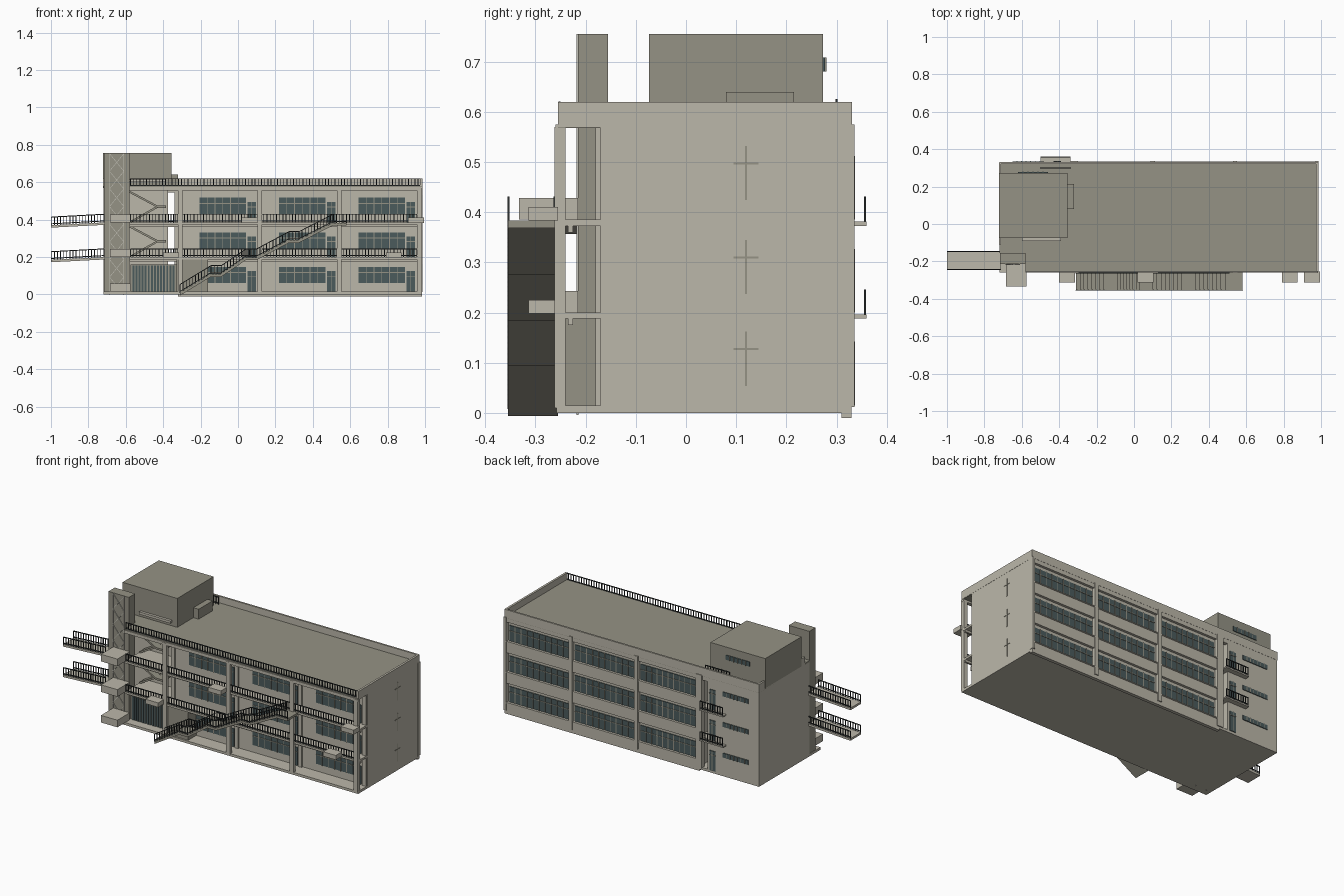
import bpy, bmesh
from mathutils import Vector

cube = bpy.data.objects.get("Cube")
if cube:
    bpy.data.objects.remove(cube)


def material(name, rgb):
    m = bpy.data.materials.new(name)
    m.use_nodes = True
    m.diffuse_color = (*rgb, 1)
    m.node_tree.nodes["Principled BSDF"].inputs["Base Color"].default_value = (*rgb, 1)
    return m


LIGHT = material("light plaster", (0.50, 0.475, 0.40))
DARK = material("dark plaster", (0.30, 0.29, 0.235))
GLASS = material("teal glass", (0.07, 0.105, 0.108))
METAL = material("dark metal", (0.025, 0.03, 0.03))
PALE = material("pale lattice", (0.55, 0.54, 0.48))

parts = {}


def ramp(name, mat, x0, x1, y0, y1, z0, z1, t):
    """Slab whose top runs from z0 at x0 to z1 at x1, t thick."""
    bm = parts.setdefault(name, (bmesh.new(), mat))[0]
    v = [bm.verts.new((x, y, z - d)) for x, z in ((x0, z0), (x1, z1))
         for y in (y0, y1) for d in (t, 0)]
    for f in ((0, 1, 3, 2), (4, 6, 7, 5), (0, 4, 5, 1), (2, 3, 7, 6), (0, 2, 6, 4), (1, 5, 7, 3)):
        bm.faces.new([v[i] for i in f])


def box(name, mat, x0, x1, y0, y1, z0, z1):
    ramp(name, mat, x0, x1, y0, y1, z1, z1, z1 - z0)


def rail(name, x0, x1, y, z0, z1, h=0.046, step=0.017):
    """Railing along x, standing on a line from z0 to z1."""
    w = 0.002
    for up in (h, 0.01):
        ramp(name, METAL, x0, x1, y - w, y + w, z0 + up, z1 + up, 0.005)
    n = max(1, round((x1 - x0) / step))
    for i in range(n + 1):
        s = i / n
        x, z = x0 + s * (x1 - x0), z0 + s * (z1 - z0)
        box(name, METAL, x - w, x + w, y - w, y + w, z, z + h - 0.002)


def window(name, x0, x1, y, z0, z1, panes, side, transom=0.65):
    """Glass plate with mullions; side is -1 for front, 1 for back."""
    def plate(part, mat, a, b, c, d, depth):
        box(part, mat, a, b, min(y, y + side * depth), max(y, y + side * depth), c, d)
    plate(name + "_glass", GLASS, x0, x1, z0, z1, 0.004)
    for i in range(1, panes):
        x = x0 + (x1 - x0) * i / panes
        plate(name + "_mullions", DARK, x - 0.002, x + 0.002, z0, z1, 0.007)
    if transom:
        z = z0 + (z1 - z0) * transom
        plate(name + "_mullions", DARK, x0, x1, z - 0.002, z + 0.002, 0.007)


FLOORS = (0.015, 0.2, 0.385)
COLS = (-0.31, 0.115, 0.54, 0.97)

# Main volumes
box("plinth", LIGHT, -0.72, 0.985, -0.258, 0.33, 0, 0.015)
box("classroom_block", LIGHT, -0.32, 0.985, -0.17, 0.315, 0.01, 0.57)
box("stair_block", LIGHT, -0.72, -0.375, -0.06, 0.33, 0.01, 0.57)
box("stair_side_wall", LIGHT, -0.72, -0.705, -0.155, -0.06, 0.01, 0.57)
box("end_wall", LIGHT, 0.97, 0.985, -0.17, 0.33, 0.01, 0.57)

# Floor slabs and passage
for z in FLOORS[1:]:
    box("gallery_slabs", LIGHT, -0.58, 0.985, -0.255, -0.06, z - 0.012, z)
    box("gallery_slabs", LIGHT, -0.375, -0.32, -0.06, 0.33, z - 0.012, z)
    box("gallery_beams", LIGHT, -0.58, 0.985, -0.235, -0.225, z - 0.025, z - 0.012)
    rail("gallery_railing", -0.575, 0.97, -0.252, z, z)

# Roof, parapets and roof railing
box("roof", DARK, -0.58, 0.985, -0.255, -0.155, 0.568, 0.58)
box("roof", DARK, -0.72, 0.985, -0.155, 0.33, 0.568, 0.58)
box("roof_beam", LIGHT, -0.58, 0.985, -0.26, -0.24, 0.556, 0.575)
box("parapet", LIGHT, 0.973, 0.986, -0.255, 0.33, 0.57, 0.62)
box("parapet", LIGHT, -0.72, 0.985, 0.32, 0.331, 0.57, 0.62)
box("parapet", LIGHT, -0.721, -0.71, -0.11, 0.33, 0.57, 0.62)
rail("roof_railing", -0.575, 0.98, -0.252, 0.575, 0.575)
rail("roof_back_railing", -0.5, -0.34, 0.3, 0.58, 0.58)

# Penthouse with its hood and ledge
box("penthouse", DARK, -0.722, -0.355, -0.074, 0.273, 0.575, 0.755)
box("penthouse_hood", DARK, -0.355, -0.32, 0.08, 0.215, 0.58, 0.64)
box("penthouse_ledge", LIGHT, -0.6, -0.39, -0.09, -0.074, 0.6, 0.615)
window("penthouse_window", -0.62, -0.46, 0.273, 0.68, 0.708, 6, 1, 0)

# Front columns and bays
for c in COLS:
    box("front_columns", LIGHT, c - 0.012, c + 0.014, -0.262, -0.24, 0.01, 0.57)
    box("wall_pilasters", LIGHT, c - 0.012, c + 0.012, -0.18, -0.17, 0.01, 0.57)
for f in FLOORS:
    for c in COLS[:3]:
        window("front_window", c + 0.105, c + 0.352, -0.17, f + 0.045, f + 0.132, 6, -1)
        window("front_door", c + 0.362, c + 0.405, -0.17, f, f + 0.11, 2, -1, 0.75)

# Back pilasters, spandrels and windows
for x, w in ((0.979, 0.008), (0.54, 0.012), (0.1, 0.012), (-0.32, 0.02)):
    box("back_pilasters", LIGHT, x - w, x + w, 0.31, 0.336, 0.012, 0.575)
for f in FLOORS:
    box("back_spandrels", LIGHT, -0.32, 0.985, 0.31, 0.33, f - 0.025, f + 0.045)
    box("back_sills", LIGHT, -0.32, 0.985, 0.315, 0.334, f + 0.04, f + 0.046)
    for a, b in ((0.56, 0.96), (0.125, 0.52), (-0.29, 0.08)):
        window("back_window", a, b, 0.315, f + 0.046, f + 0.14, 10, 1)
    window("back_strip_window", -0.65, -0.48, 0.33, f + 0.1, f + 0.127, 7, 1, 0)
    window("back_door", -0.43, -0.39, 0.33, f, f + 0.12, 2, 1, 0.8)
box("back_spandrels", LIGHT, -0.375, 0.985, 0.31, 0.33, 0.545, 0.575)

# Rear balconies
for z in FLOORS[1:]:
    box("rear_balcony", LIGHT, -0.5, -0.34, 0.33, 0.36, z - 0.012, z - 0.004)
    rail("rear_balcony_railing", -0.495, -0.345, 0.357, z - 0.004, z - 0.004, 0.05)

# Cross slits on the end wall
for z in (0.127, 0.31, 0.497):
    box("cross_slits", DARK, 0.984, 0.987, 0.118, 0.122, z - 0.073, z + 0.035)
    box("cross_slits", DARK, 0.984, 0.987, 0.095, 0.145, z - 0.002, z + 0.002)

# Lattice tower
TX0, TX1 = -0.717, -0.58
box("tower", DARK, TX0, TX1, -0.215, -0.155, 0, 0.755)
levels = 8
for i in range(levels):
    z0, z1 = 0.755 * i / levels, 0.755 * (i + 1) / levels
    for a, b in ((z0, z1), (z1, z0)):
        ramp("tower_lattice", PALE, TX0 + 0.03, TX1 - 0.03, -0.218, -0.214, a, b, 0.004)
for x in (TX0 + 0.03, TX1 - 0.033):
    box("tower_lattice", PALE, x, x + 0.003, -0.218, -0.214, 0, 0.755)

# Planter boxes on the tower and the galleries
for z in (0.015, 0.2, 0.385):
    box("tower_planters", LIGHT, -0.685, -0.575, -0.333, -0.215, z, z + 0.043)
for x, z in ((-0.4, 0.198), (0.02, 0.383), (0.79, 0.198), (0.91, 0.383)):
    box("gallery_planters", LIGHT, x, x + 0.085, -0.314, -0.255, z, z + 0.027)

# Switchback stairs in the open stairwell
for f in FLOORS[1:]:
    ramp("inner_stairs", DARK, -0.58, -0.43, -0.17, -0.125, f + 0.17, f + 0.09, 0.012)
    ramp("inner_stairs", DARK, -0.58, -0.43, -0.12, -0.07, f + 0.005, f + 0.09, 0.012)
    box("inner_stairs", DARK, -0.43, -0.385, -0.17, -0.06, f + 0.078, f + 0.09)

# Ground floor gate and storage wall
box("gate_wall", DARK, -0.575, -0.33, -0.2, -0.19, 0.01, 0.16)
for i in range(14):
    x = -0.565 + i * 0.0165
    box("gate_louvres", GLASS, x, x + 0.0105, -0.205, -0.199, 0.015, 0.155)
box("storage_wall", DARK, -0.33, -0.16, -0.248, -0.17, 0.01, 0.188)

# Outdoor stairs: flights and landings
path = [(-0.31, 0.008), (-0.145, 0.108), (-0.09, 0.108), (0.043, 0.198), (0.1, 0.198),
        (0.273, 0.29), (0.326, 0.29), (0.508, 0.383), (0.58, 0.383)]
for (x0, z0), (x1, z1) in zip(path, path[1:]):
    ramp("outer_stairs", DARK, x0, x1, -0.355, -0.255, z0, z1, 0.014)
    if z1 > z0:
        n = round((z1 - z0) / 0.012)
        for i in range(n):
            a, s = x0 + (x1 - x0) * i / n, (x1 - x0) / n
            z = z0 + (z1 - z0) * (i + 1) / n
            box("outer_steps", DARK, a, a + s, -0.35, -0.26, z - 0.012, z)
    for y in (-0.354, -0.262):
        if x1 < 0.55 or y < -0.3:
            rail("outer_stair_railing", x0, x1, y, z0, z1, 0.048)

# Access bridges
for z in (0.2, 0.385):
    ramp("bridges", LIGHT, -1.0, -0.71, -0.245, -0.145, z - 0.015, z, 0.013)
    for y in (-0.243, -0.147):
        rail("bridge_railing", -0.998, -0.717, y, z - 0.015, z)

# Turn the collected parts into objects
for name, (bm, mat) in parts.items():
    bmesh.ops.recalc_face_normals(bm, faces=bm.faces)
    mesh = bpy.data.meshes.new(name)
    bm.to_mesh(mesh)
    bm.free()
    mesh.materials.append(mat)
    bpy.context.scene.collection.objects.link(bpy.data.objects.new(name, mesh))
